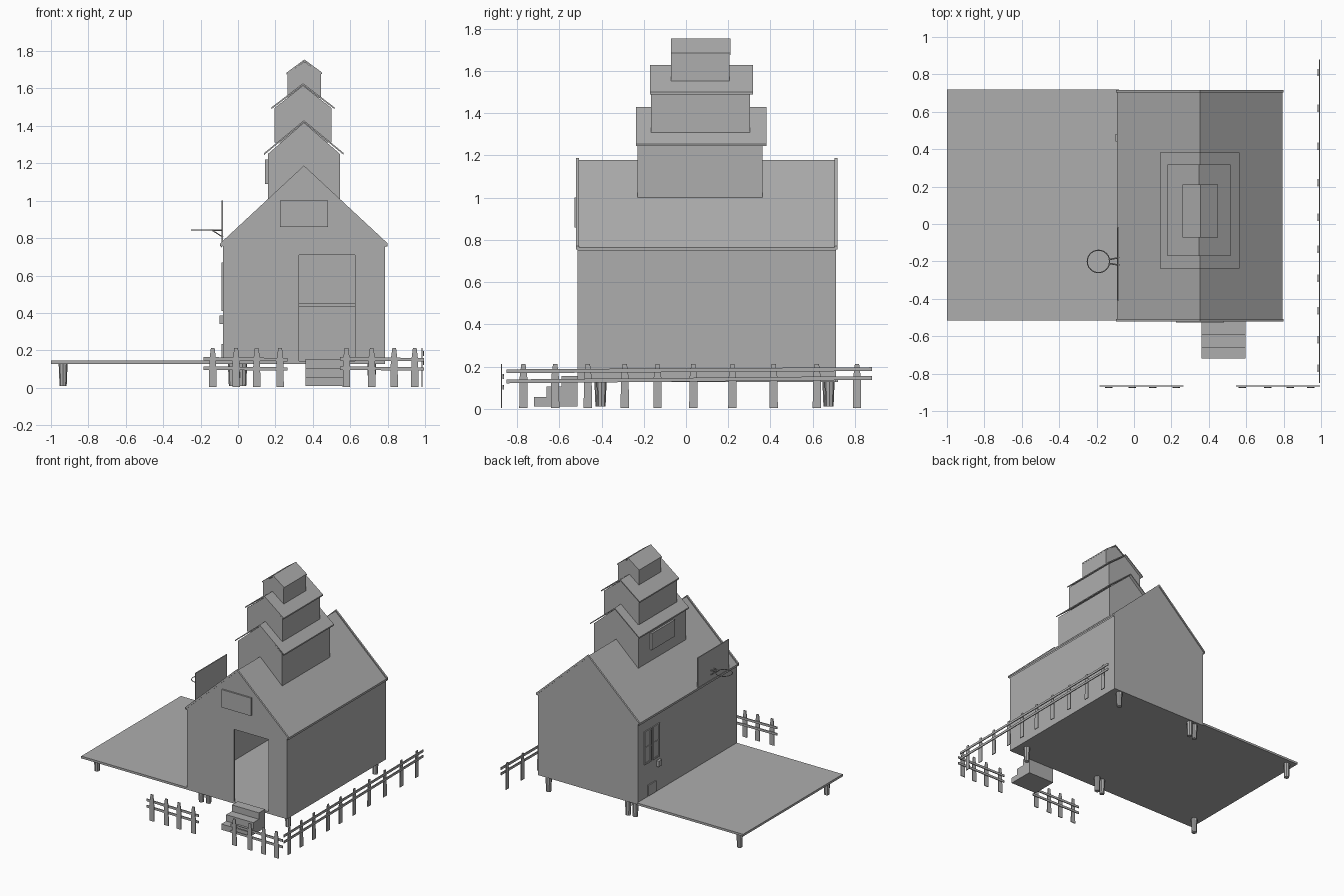
import bpy
import math
from mathutils import Vector

cube = bpy.data.objects.get("Cube")
if cube:
    bpy.data.objects.remove(cube, do_unlink=True)

GREY = (0.42, 0.42, 0.42, 1)
mat = bpy.data.materials.new("plain_grey")
mat.use_nodes = True
mat.diffuse_color = GREY
mat.node_tree.nodes["Principled BSDF"].inputs["Base Color"].default_value = GREY


def prism(name, outline, axis, a, b):
    """Extrude a 2D outline along an axis from a to b."""
    def point(p, t):
        return (t, p[0], p[1]) if axis == "x" else (p[0], t, p[1])
    n = len(outline)
    verts = [point(p, t) for t in (a, b) for p in outline]
    faces = [tuple(range(n)), tuple(reversed(range(n, 2 * n)))]
    faces += [(i, i + n, (i + 1) % n + n, (i + 1) % n) for i in range(n)]
    mesh = bpy.data.meshes.new(name)
    mesh.from_pydata(verts, [], faces)
    mesh.materials.append(mat)
    obj = bpy.data.objects.new(name, mesh)
    bpy.context.collection.objects.link(obj)
    # make the normals face outward
    bpy.context.view_layer.objects.active = obj
    obj.select_set(True)
    bpy.ops.object.mode_set(mode="EDIT")
    bpy.ops.mesh.select_all(action="SELECT")
    bpy.ops.mesh.normals_make_consistent(inside=False)
    bpy.ops.object.mode_set(mode="OBJECT")
    obj.select_set(False)
    return obj


def box(name, x0, x1, y0, y1, z0, z1):
    return prism(name, [(x0, z0), (x1, z0), (x1, z1), (x0, z1)], "y", y0, y1)


def roof(name, x0, x1, y0, y1, eave, ridge, t):
    """Folded sheet with a ridge running along y."""
    xm = (x0 + x1) / 2
    return prism(name, [(x0, eave), (xm, ridge), (x1, eave), (x1, eave - t),
                        (xm, ridge - t), (x0, eave - t)], "y", y0, y1)


def rod(name, start, end, r0, r1, sides=8):
    a, b = Vector(start), Vector(end)
    bpy.ops.mesh.primitive_cone_add(vertices=sides, radius1=r0, radius2=r1,
                                    depth=(b - a).length, location=(a + b) / 2)
    obj = bpy.context.object
    obj.rotation_euler = (b - a).to_track_quat("Z", "Y").to_euler()
    obj.name = name
    obj.data.materials.append(mat)
    obj.select_set(False)
    return obj


# Deck and legs
X0, X1, Y0, Y1 = -0.08, 0.785, -0.515, 0.71
MID = (X0 + X1) / 2
box("deck", -1, X0, Y0, 0.72, 0.128, 0.145)
box("house_floor", X0, X1, Y0, Y1, 0.128, 0.144)
for x, y_front, y_back in ((-0.935, -0.41, 0.67), (-0.03, -0.41, 0.67),
                           (0.025, -0.4, 0.68), (0.715, -0.4, 0.68)):
    for y in (y_front, y_back):
        rod("leg", (x, y, 0.01), (x, y, 0.13), 0.019, 0.024)

# House walls, with an open doorway in the front
T = 0.012
TOP = 0.77
D0, D1, DTOP = 0.325, 0.625, 0.71
prism("front_wall", [(X0, 0.13), (D0, 0.13), (D0, DTOP), (D1, DTOP),
                     (D1, 0.13), (X1, 0.13), (X1, TOP), (X0, TOP)], "y", Y0, Y0 + T)
box("back_wall", X0, X1, Y1 - T, Y1, 0.13, TOP)
box("right_wall", X0, X0 + T, Y0 + T, Y1 - T, 0.13, TOP)
box("left_wall", X1 - T, X1, Y0 + T, Y1 - T, 0.13, TOP)
box("inner_shelf", X0 + T, X1 - T, 0.45, Y1 - T, 0.433, 0.45)

# Main roof, gable block and edge boards
prism("gable", [(X0, TOP), (X1, TOP), (MID, 1.17)], "y", Y0, Y1)
roof("main_roof", X0 - 0.01, X1 + 0.01, Y0, Y1, 0.765, 1.178, 0.016)
for y in (Y0, Y1):
    roof("gable_board", X0 - 0.015, X1 + 0.015, y - 0.007, y + 0.007, 0.772, 1.188, 0.018)

# Stacked roof towers: wall x, wall y, base, eave, ridge, overhang
tiers = [
    (0.16, 0.545, -0.23, 0.362, 1.0, 1.25, 1.43, 0.02),
    (0.195, 0.5, -0.165, 0.303, 1.31, 1.495, 1.628, 0.015),
    (0.265, 0.445, -0.07, 0.205, 1.55, 1.68, 1.755, 0.005),
]
for x0, x1, y0, y1, base, eave, ridge, over in tiers:
    xm = (x0 + x1) / 2
    prism("tower_body", [(x0, base), (x1, base), (x1, eave),
                         (xm, ridge - 0.012), (x0, eave)], "y", y0, y1)
    roof("tower_roof", x0 - over, x1 + over, y0 - over / 3, y1 + over,
         eave + 0.005, ridge, 0.01)

# Blank boards on the front gable and lowest tower
box("gable_panel", 0.225, 0.48, Y0 - 0.012, Y0, 0.86, 1.0)
box("tower_panel", 0.145, 0.16, -0.07, 0.215, 1.09, 1.22)

# Windows and small fittings on the deck-side wall
for y0, y1 in ((0.55, 0.635), (0.445, 0.53)):
    box("window_pane", X0 - 0.003, X0, y0, y1, 0.42, 0.66)
    for y in (y0, y1 - 0.012):
        box("window_frame_side", X0 - 0.008, X0, y, y + 0.012, 0.41, 0.67)
    for z in (0.41, 0.534, 0.658):
        box("window_frame_bar", X0 - 0.008, X0, y0, y1, z, z + 0.012)
box("wall_box", X0 - 0.02, X0, 0.44, 0.48, 0.34, 0.385)
box("small_hatch", X0 - 0.008, X0, 0.49, 0.59, 0.15, 0.235)

# Hoop with backboard
box("backboard", X0 - 0.008, X0, -0.41, -0.02, 0.765, 1.0)
bpy.ops.mesh.primitive_torus_add(location=(-0.19, -0.2, 0.843), major_radius=0.06,
                                 minor_radius=0.003, major_segments=24, minor_segments=6)
hoop = bpy.context.object
hoop.name = "hoop"
hoop.data.materials.append(mat)
bpy.ops.object.shade_smooth_by_angle()
hoop.select_set(False)
for dy in (-0.02, 0.02):
    rod("hoop_arm", (X0, -0.2 + dy, 0.843), (-0.135, -0.2 + dy / 2, 0.843), 0.004, 0.004)
    rod("hoop_brace", (X0, -0.2 + dy, 0.805), (-0.135, -0.2 + dy / 2, 0.84), 0.003, 0.003)

# Front steps
prism("steps", [(-0.72, 0.01), (Y0, 0.01), (Y0, 0.155), (-0.59, 0.155), (-0.59, 0.105),
                (-0.66, 0.105), (-0.66, 0.055), (-0.72, 0.055)], "x", 0.36, 0.595)


# Fences
def fence(axis, across, posts, start, end, rails):
    for p in posts:
        prism("fence_post", [(p - 0.02, 0.005), (p + 0.02, 0.005), (p + 0.018, 0.15),
                             (p + 0.01, 0.213), (p - 0.01, 0.213), (p - 0.018, 0.15)],
              axis, across - 0.007, across - 0.001)
    for z0, z1 in rails:
        prism("fence_rail", [(start, z0 - 0.009), (end, z1 - 0.009),
                             (end, z1 + 0.009), (start, z0 + 0.009)],
              axis, across, across + 0.007)


front_rails = ((0.105, 0.1), (0.155, 0.15))
fence("y", -0.87, (-0.135, -0.01, 0.1, 0.225), -0.185, 0.265, front_rails)
fence("y", -0.87, (0.58, 0.715, 0.835, 0.945), 0.545, 0.995, front_rails)
fence("x", 0.988, (-0.77, -0.62, -0.465, -0.29, -0.135, 0.035, 0.22, 0.415, 0.62, 0.81),
      -0.85, 0.88, ((0.13, 0.146), (0.178, 0.188)))
